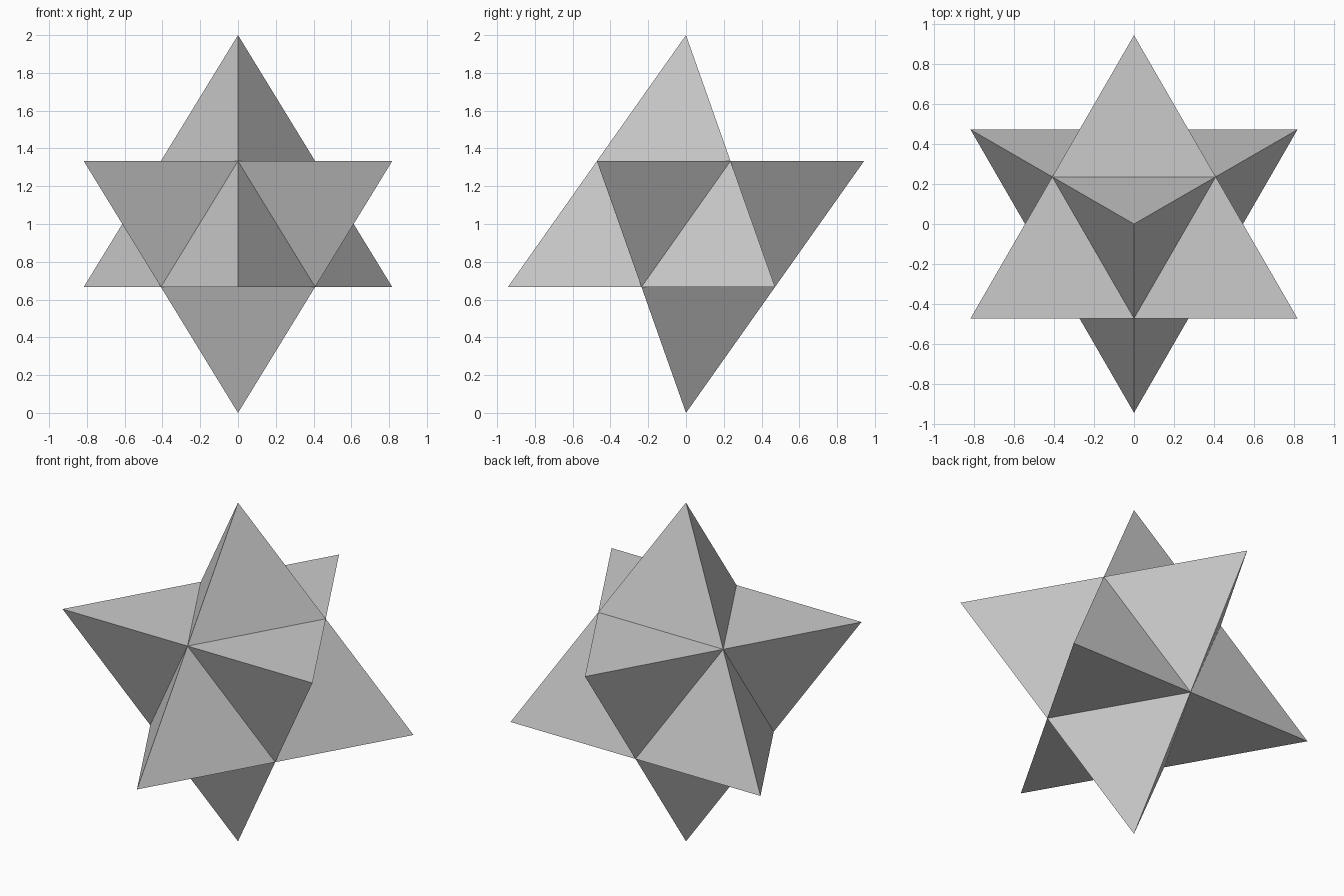
import bpy
from math import pi, sqrt

if "Cube" in bpy.data.objects:
    bpy.data.objects.remove(bpy.data.objects["Cube"])

RADIUS = 2 * sqrt(2) / 3   # base circle of a tetrahedron of height 4/3
HEIGHT = 4 / 3


def tetrahedron(name, z, rotation):
    bpy.ops.mesh.primitive_cone_add(vertices=3, radius1=RADIUS, radius2=0,
                                    depth=HEIGHT, location=(0, 0, z),
                                    rotation=rotation)
    obj = bpy.context.object
    obj.name = name
    bpy.ops.object.transform_apply(location=True, rotation=True, scale=True)
    return obj


# Upright half of the star: apex at z = 2, one base corner to the front
tetrahedron("upright_tetrahedron", 2 - HEIGHT / 2, (0, 0, pi))

# Inverted half of the star: apex on z = 0, one upper corner to the back
tetrahedron("inverted_tetrahedron", HEIGHT / 2, (0, pi, 0))
